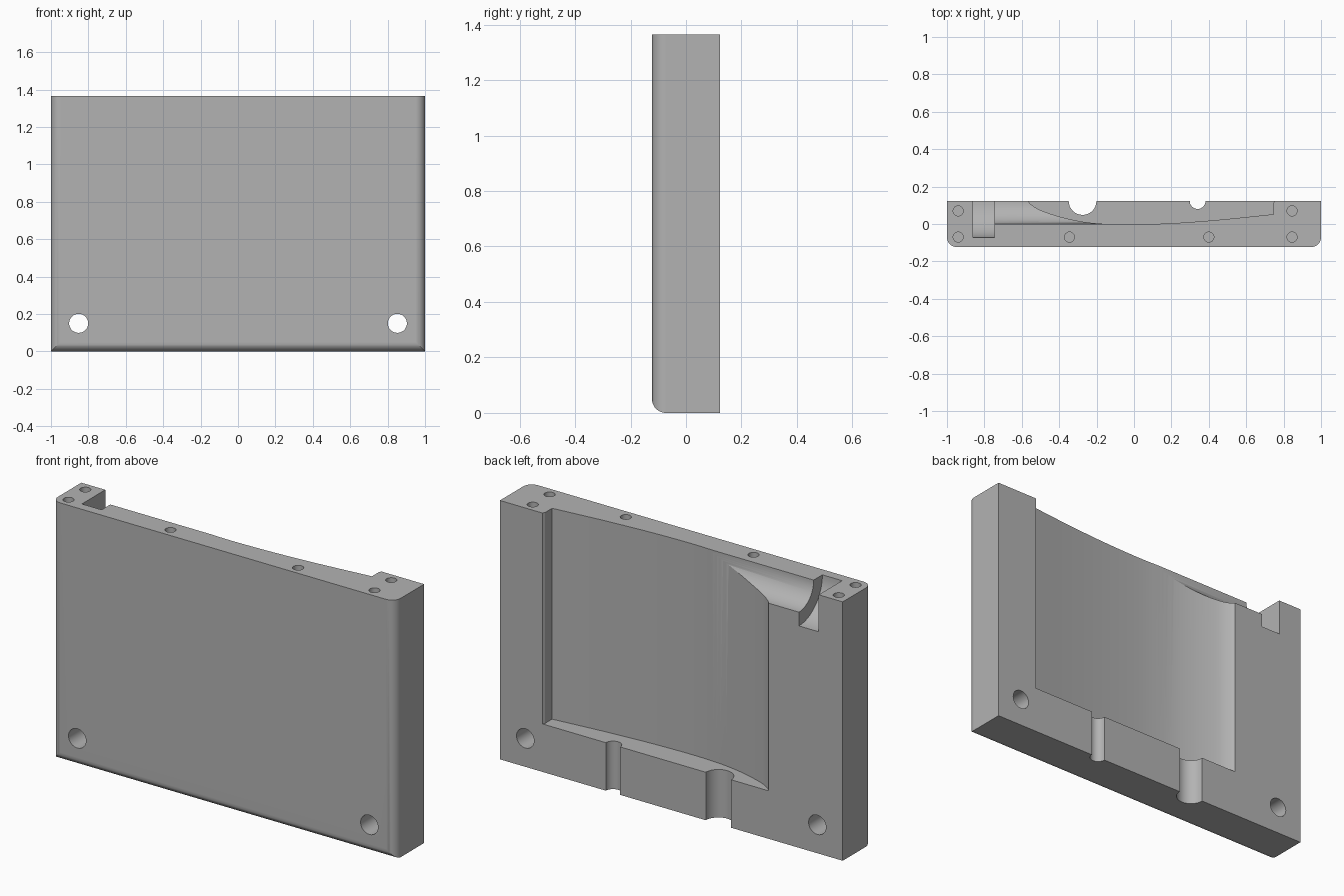
import bpy, bmesh, math
from mathutils import Vector

cube = bpy.data.objects.get("Cube")
if cube:
    bpy.data.objects.remove(cube, do_unlink=True)

HALF_D = 0.1225      # half thickness
TOP = 1.365          # block height
EDGE = 0.05          # front edge radius


def prism(name, profile, direction):
    """Extrude a closed 3D outline along a vector."""
    bm = bmesh.new()
    face = bm.faces.new([bm.verts.new(p) for p in profile])
    ext = bmesh.ops.extrude_face_region(bm, geom=[face])
    verts = [v for v in ext["geom"] if isinstance(v, bmesh.types.BMVert)]
    bmesh.ops.translate(bm, verts=verts, vec=direction)
    bmesh.ops.recalc_face_normals(bm, faces=bm.faces)
    mesh = bpy.data.meshes.new(name)
    bm.to_mesh(mesh)
    bm.free()
    obj = bpy.data.objects.new(name, mesh)
    bpy.context.collection.objects.link(obj)
    return obj


def rod(name, start, end, radius, sides=32):
    """Cylinder between two points."""
    a, b = Vector(start), Vector(end)
    q = (b - a).to_track_quat("Z", "Y")
    ring = [a + q @ Vector((radius * math.cos(t), radius * math.sin(t), 0))
            for t in (math.tau * i / sides for i in range(sides))]
    return prism(name, ring, b - a)


def arc(cx, cy, r, start, steps=10):
    """Quarter circle, counter-clockwise from a start angle in degrees."""
    return [(cx + r * math.cos(a), cy + r * math.sin(a))
            for a in (math.radians(start + 90 * i / steps) for i in range(steps + 1))]


def smooth_path(pts, steps=6):
    """Catmull-Rom curve through the points."""
    p = [Vector(q) for q in pts]
    p = [2 * p[0] - p[1]] + p + [2 * p[-1] - p[-2]]
    out = []
    for a, b, c, d in zip(p, p[1:], p[2:], p[3:]):
        for i in range(steps):
            t = i / steps
            out.append(0.5 * (2 * b + (c - a) * t + (2 * a - 5 * b + 4 * c - d) * t * t
                              + (3 * b - a - 3 * c + d) * t ** 3))
    return out + [p[-2]]


def combine(target, tool, operation="DIFFERENCE"):
    """Apply a boolean and remove the tool."""
    mod = target.modifiers.new("cut", "BOOLEAN")
    mod.operation, mod.solver, mod.object = operation, "EXACT", tool
    bpy.context.view_layer.objects.active = target
    bpy.ops.object.modifier_apply(modifier=mod.name)
    bpy.data.objects.remove(tool, do_unlink=True)


# Block with rounded front uprights, trimmed by a rounded lower front edge
plan = (arc(-1 + EDGE, -HALF_D + EDGE, EDGE, 180)
        + arc(1 - EDGE, -HALF_D + EDGE, EDGE, 270)
        + [(1, HALF_D), (-1, HALF_D)])
block = prism("mould_block", [(x, y, 0) for x, y in plan], Vector((0, 0, TOP)))
side = arc(-HALF_D + EDGE, EDGE, EDGE, 180) + [(1, 0), (1, 2), (-HALF_D, 2)]
combine(block, prism("edge_trim", [(-2, y, z) for y, z in side], Vector((4, 0, 0))),
        "INTERSECT")

# Curved cavity, open at the back and the top
floor = smooth_path([(-0.566, HALF_D), (-0.55, 0.104), (-0.5, 0.074), (-0.4, 0.04),
                     (-0.29, 0.015), (-0.18, 0.002), (-0.03, -0.003), (0.2, 0.004),
                     (0.45, 0.022), (0.745, 0.052)])
outline = [(-0.575, 0.2)] + [tuple(p) for p in floor] + [(0.745, 0.11), (0.752, HALF_D), (0.752, 0.2)]
combine(block, prism("cavity_cutter", [(x, y, 0.253) for x, y in outline], Vector((0, 0, 2))))

# Round channel along the top back edge, ending in a wider slot
for name, x0, x1, r in (("channel_cutter", -0.8, 0.0, 0.1225),
                        ("slot_cutter", -0.86, -0.745, 0.195)):
    combine(block, rod(name, (x0, HALF_D, TOP), (x1, HALF_D, TOP), r, 64))

# Half-round notches through the lower back lip
for x, r in ((-0.275, 0.074), (0.34, 0.042)):
    combine(block, rod("notch_cutter", (x, HALF_D, -0.1), (x, HALF_D, 0.4), r))

# Mounting holes through the thickness
for x in (-0.852, 0.852):
    combine(block, rod("mount_cutter", (x, -1, 0.15), (x, 1, 0.15), 0.051))

# Small blind pin holes in the top
for x, y in ((-0.94, 0.07), (-0.94, -0.07), (-0.345, -0.07),
             (0.4, -0.07), (0.845, -0.07), (0.845, 0.07)):
    combine(block, rod("pin_cutter", (x, y, TOP - 0.15), (x, y, TOP + 0.1), 0.027, 24))

# Plain grey finish
grey = bpy.data.materials.new("plain_grey")
grey.use_nodes = True
colour = (0.45, 0.45, 0.45, 1)
grey.diffuse_color = colour
grey.node_tree.nodes["Principled BSDF"].inputs["Base Color"].default_value = colour
block.data.materials.clear()
block.data.materials.append(grey)
for poly in block.data.polygons:
    poly.material_index = 0

# Smooth curves with crisp edges and flat panels
bpy.ops.object.select_all(action="DESELECT")
block.select_set(True)
bpy.context.view_layer.objects.active = block
bpy.ops.object.shade_smooth_by_angle(angle=math.radians(25))
weighted = block.modifiers.new("panel_normals", "WEIGHTED_NORMAL")
weighted.keep_sharp = True
